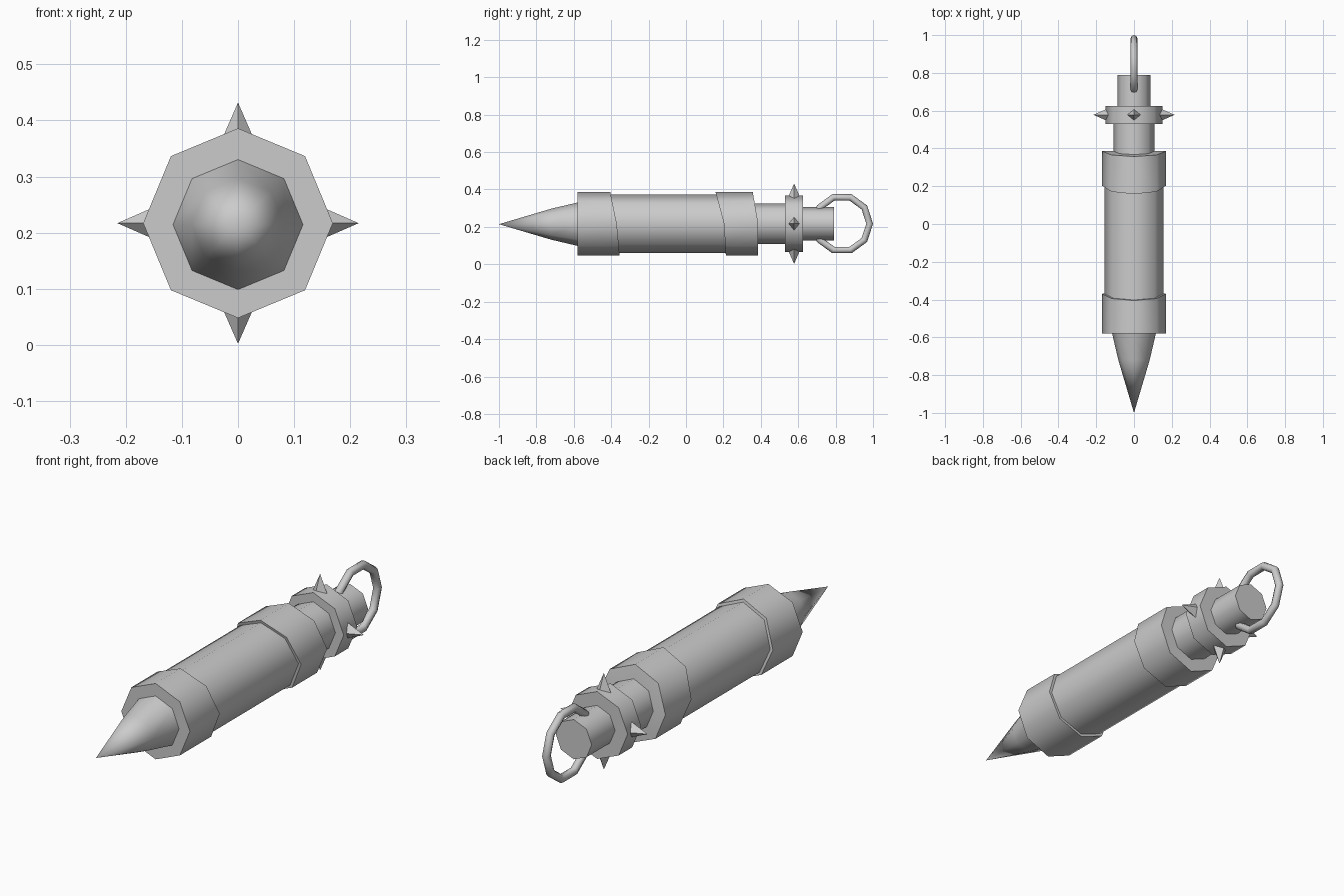
import bpy, bmesh, math
from mathutils import Matrix, Vector

if "Cube" in bpy.data.objects:
    bpy.data.objects.remove(bpy.data.objects["Cube"])

CZ = 0.217      # height of the long axis
SIDES = 8

metal = bpy.data.materials.new("grey metal")
metal.diffuse_color = (0.6, 0.6, 0.6, 1)
metal.use_nodes = True
metal.node_tree.nodes["Principled BSDF"].inputs["Base Color"].default_value = metal.diffuse_color


def finish(name, bm):
    bmesh.ops.recalc_face_normals(bm, faces=bm.faces)
    mesh = bpy.data.meshes.new(name)
    bm.to_mesh(mesh)
    bm.free()
    mesh.materials.append(metal)
    ob = bpy.data.objects.new(name, mesh)
    bpy.context.collection.objects.link(ob)
    bpy.ops.object.select_all(action='DESELECT')
    ob.select_set(True)
    bpy.context.view_layer.objects.active = ob
    bpy.ops.object.shade_smooth_by_angle(angle=math.radians(50))
    return ob


def slant(top, middle, bottom):
    """End position that varies with height h, from -1 to 1."""
    return lambda h: middle + (h * (top - middle) if h > 0 else -h * (bottom - middle))


def lathe(name, profile, cz=CZ):
    """Octagonal solid along y from (y, radius) points; y may be a slant."""
    bm = bmesh.new()
    loops = []
    for y, r in profile:
        f = y if callable(y) else (lambda h, y=y: y)
        if r == 0:
            loops.append([bm.verts.new((0, f(0), cz))])
            continue
        loop = []
        for i in range(SIDES):
            a = math.tau * i / SIDES
            loop.append(bm.verts.new((r * math.cos(a), f(math.sin(a)), cz + r * math.sin(a))))
        loops.append(loop)
    for a, b in zip(loops, loops[1:]):
        for i in range(SIDES):
            j = (i + 1) % SIDES
            if len(a) == 1:
                bm.faces.new((a[0], b[i], b[j]))
            elif len(b) == 1:
                bm.faces.new((a[i], a[j], b[0]))
            else:
                bm.faces.new((a[i], a[j], b[j], b[i]))
    return finish(name, bm)


def rod(name, y0, y1, r):
    """Capped octagonal rod, straight or with slanted ends."""
    return lathe(name, [(y0, 0), (y0, r), (y1, r), (y1, 0)])


# Pointed tip
lathe("tip", [(-1.0, 0), (-0.72, 0.083), (-0.575, 0.117), (-0.575, 0)], 0.2145)

# Barrel and its two slanted collars
rod("barrel", -0.5, 0.3, 0.156)
rod("front_collar", -0.58, slant(-0.405, -0.37, -0.355), 0.169)
rod("rear_collar", slant(0.158, 0.203, 0.213), slant(0.357, 0.386, 0.386), 0.169)

# Stepped neck behind the barrel
rod("neck", 0.3, 0.56, 0.109)
rod("spike_band", 0.53, 0.625, 0.15)
rod("end_stub", 0.6, 0.79, 0.0885)

# Four pyramid spikes around the band
for i, side in enumerate(("right", "top", "left", "bottom")):
    a = math.pi / 2 * i
    out = Vector((math.cos(a), 0, math.sin(a)))
    across = Vector((-out.z, 0, out.x))
    bm = bmesh.new()
    centre = Vector((0, 0.578, CZ))
    apex = bm.verts.new(centre + out * 0.215)
    root = centre + out * 0.135
    arms = (across, Vector((0, 1, 0)), -across, Vector((0, -1, 0)))
    base = [bm.verts.new(root + d * 0.035) for d in arms]
    for k in range(4):
        bm.faces.new((base[k], base[(k + 1) % 4], apex))
    bm.faces.new(base)
    finish("spike_" + side, bm)

# Key ring: ten-sided loop standing upright through the stub
bm = bmesh.new()
rings = []
for i in range(10):
    a = math.tau * i / 10
    loop = []
    for j in range(8):
        b = math.tau * j / 8
        r = 0.148 + 0.018 * math.cos(b)
        loop.append(bm.verts.new((0.018 * math.sin(b), 0.834 + r * math.cos(a), CZ + r * math.sin(a))))
    rings.append(loop)
for i in range(10):
    p, q = rings[i], rings[(i + 1) % 10]
    for j in range(8):
        k = (j + 1) % 8
        bm.faces.new((p[j], p[k], q[k], q[j]))
finish("key_ring", bm)
